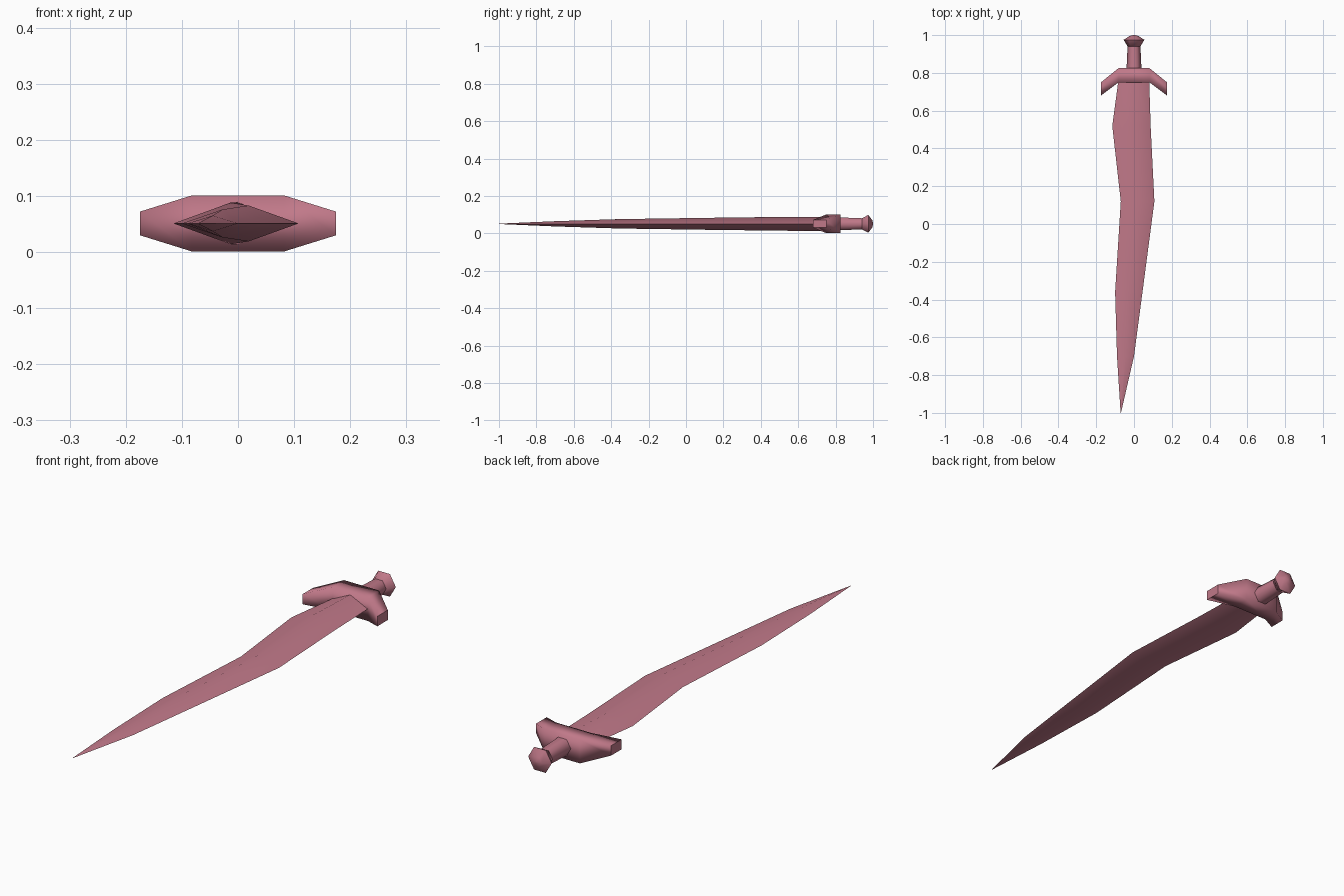
import bpy
import math

if "Cube" in bpy.data.objects:
    bpy.data.objects.remove(bpy.data.objects["Cube"])

MID = 0.051  # height of the sword's centre line

pink = bpy.data.materials.new("dusty pink")
pink.use_nodes = True
colour = (0.53, 0.19, 0.25, 1)
pink.diffuse_color = colour
pink.node_tree.nodes["Principled BSDF"].inputs["Base Color"].default_value = colour


def loft(name, rings, smooth_angle):
    """Bridge equal rings of points and cap both ends."""
    n = len(rings[0])
    verts = [p for ring in rings for p in ring]
    faces = [(r * n + i, r * n + (i + 1) % n, (r + 1) * n + (i + 1) % n, (r + 1) * n + i)
             for r in range(len(rings) - 1) for i in range(n)]
    last = len(verts) - n
    faces += [tuple(reversed(range(n))), tuple(range(last, last + n))]
    mesh = bpy.data.meshes.new(name)
    mesh.from_pydata(verts, [], faces)
    mesh.materials.append(pink)
    obj = bpy.data.objects.new(name, mesh)
    bpy.context.collection.objects.link(obj)
    bpy.ops.object.select_all(action="DESELECT")
    obj.select_set(True)
    bpy.context.view_layer.objects.active = obj
    # consistent outward faces
    bpy.ops.object.mode_set(mode="EDIT")
    bpy.ops.mesh.select_all(action="SELECT")
    bpy.ops.mesh.normals_make_consistent(inside=False)
    bpy.ops.object.mode_set(mode="OBJECT")
    bpy.ops.object.shade_smooth_by_angle(angle=math.radians(smooth_angle))
    return obj


# Wavy blade: diamond sections as (y, left edge, right edge, half thickness)
stations = [
    (0.78, -0.08, 0.08, 0.038),
    (0.52, -0.115, 0.088, 0.037),
    (0.12, -0.07, 0.108, 0.032),
    (-0.36, -0.10, 0.045, 0.025),
    (-0.70, -0.09, 0.0, 0.014),
    (-1.0, -0.071, -0.069, 0.001),
]
blade_rings = []
for y, left, right, half in stations:
    ridge = (left + right) / 2
    blade_rings.append([(left, y, MID), (ridge, y, MID + half),
                        (right, y, MID), (ridge, y, MID - half)])
loft("blade", blade_rings, 80)

# Cross guard: box sections swept forward and thinned at the tips
guard_rings = []
for x, front, back, half in [(-0.175, 0.68, 0.75, 0.021), (-0.082, 0.75, 0.825, 0.05),
                             (0.082, 0.75, 0.825, 0.05), (0.175, 0.68, 0.75, 0.021)]:
    guard_rings.append([(x, front, MID - half), (x, back, MID - half),
                        (x, back, MID + half), (x, front, MID + half)])
guard = loft("cross_guard", guard_rings, 180)
# keep the two end caps crisp
for face in guard.data.polygons:
    if abs(face.normal.x) > 0.95:
        face.use_smooth = False


# Six-sided grip and pommel, as (y, radius)
def turned(name, profile):
    rings = [[(r * math.cos(i * math.tau / 6), y, MID + r * math.sin(i * math.tau / 6))
              for i in range(6)] for y, r in profile]
    return loft(name, rings, 65)


turned("grip", [(0.81, 0.04), (0.945, 0.034)])
turned("pommel", [(0.94, 0.034), (0.975, 0.055), (0.996, 0.022), (1.0, 0.004)])
